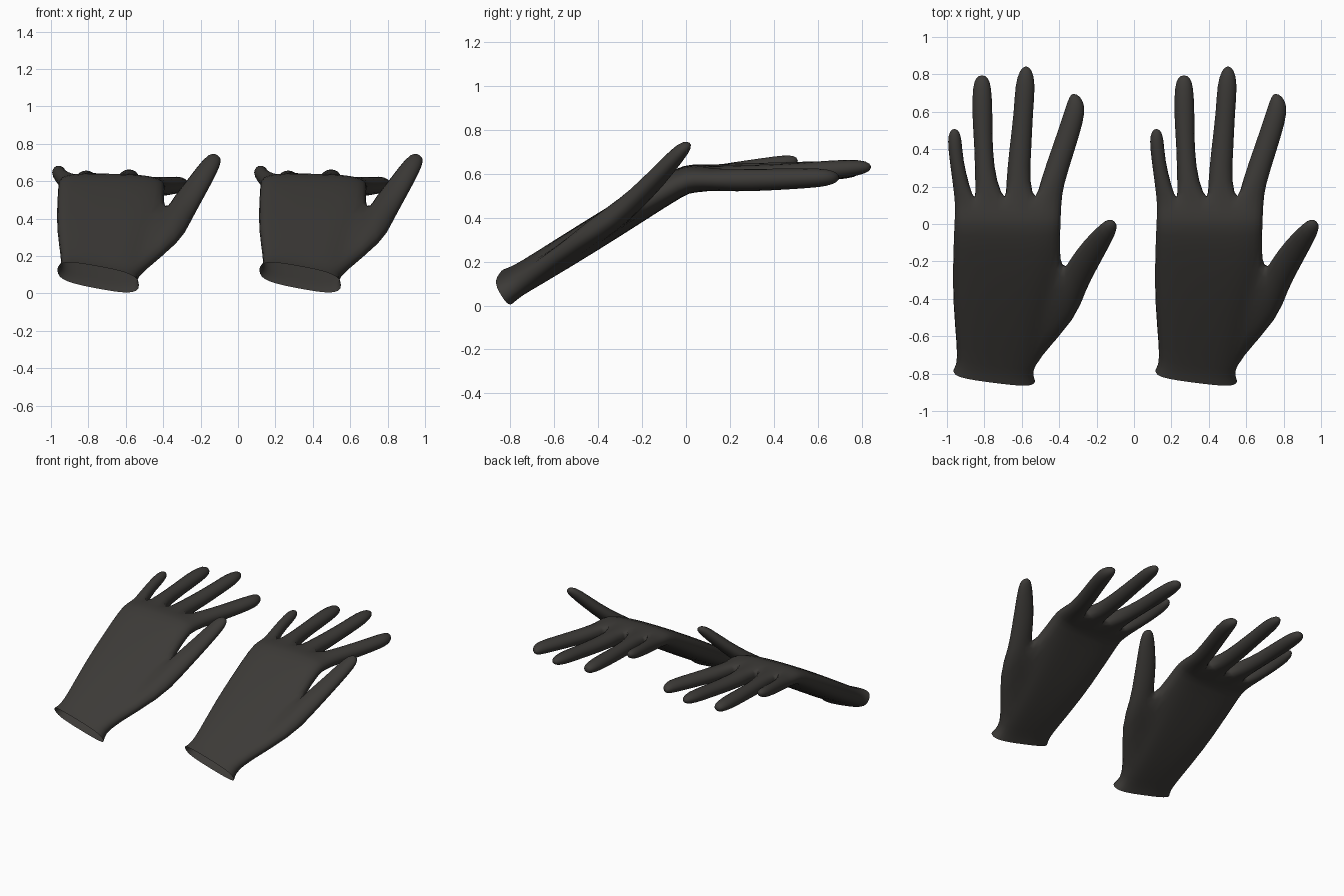
import bpy, bmesh, math
from mathutils import Vector as V

if "Cube" in bpy.data.objects:
    bpy.data.objects.remove(bpy.data.objects["Cube"])

bm = bmesh.new()
Z = V((0, 0, 1))
SLOPE = V((0, -0.53, 0.85))        # normal of the tilted hand back
# column positions across the palm: two columns per finger
COLS = [0, .09, .18, .33, .48, .625, .77, .885, 1]
GROW = 1.08                        # makes up for subdivision shrinkage


def palm_ring(left, right, h, up):
    """Flattened loop: rows of top, middle and bottom vertices."""
    l, r = V(left), V(right)
    rows = {}
    for name, s in (("top", 1), ("bot", -1)):
        row = []
        for u in COLS:
            k = h * (0.62 + 0.38 * (1 - abs(2 * u - 1) ** 4))
            row.append(bm.verts.new(l.lerp(r, 0.02 + 0.96 * u) + up * k * s))
        rows[name] = row
    rows["l"] = bm.verts.new(l.lerp(r, -0.012))
    rows["r"] = bm.verts.new(l.lerp(r, 1.012))
    return rows


def loop_of(r):
    return [r["l"]] + r["top"] + [r["r"]] + r["bot"][::-1]


def bridge(a, b, skip=()):
    n = len(a)
    for i in range(n):
        if i not in skip:
            j = (i + 1) % n
            bm.faces.new((a[i], a[j], b[j], b[i]))


def digit(root, sections, tip, up):
    """Eight-sided tube grown from a root loop; a section is (edge, edge, half thickness)."""
    prev = root
    for a, b, h in sections:
        a, b = V(a), V(b)
        c, w = (a + b) / 2, (a - b) / 2 * GROW
        ring = []
        for i in range(8):
            t = math.pi * i / 4
            ring.append(bm.verts.new(c + w * math.cos(t) + up * h * GROW * math.sin(t)))
        bridge(prev, ring)
        prev = ring
    end = bm.verts.new(tip)
    for i in range(8):
        bm.faces.new((prev[i], prev[(i + 1) % 8], end))


# palm from flared cuff to finger roots
rings = [
    palm_ring((-.965, -.785, .125), (-.53, -.84, .045), .07, SLOPE),
    palm_ring((-.945, -.745, .145), (-.545, -.79, .08), .062, SLOPE),
    palm_ring((-.945, -.66, .19), (-.515, -.72, .125), .066, SLOPE),
    palm_ring((-.967, -.42, .33), (-.46, -.45, .30), .072, SLOPE),
    palm_ring((-.967, -.22, .45), (-.40, -.21, .455), .07, SLOPE),
    palm_ring((-.96, -.02, .575), (-.395, -.02, .565), .065, V((0, -.35, .93))),
    palm_ring((-.957, .03, .585), (-.393, .03, .572), .064, Z),
    palm_ring((-.955, .11, .59), (-.39, .11, .57), .056, Z),
]
for k in range(len(rings) - 1):
    # leave an opening for the thumb on the inner side
    skip = (9, 10) if k in (2, 3) else ()
    bridge(loop_of(rings[k]), loop_of(rings[k + 1]), skip)

# fingers: (left x, right x, y, z, half thickness), then tip and sideways tilt
FINGERS = [
    ([(-.967, -.88, .20, .605, .046), (-.988, -.915, .35, .63, .042),
      (-.998, -.92, .45, .648, .038), (-.986, -.933, .495, .656, .026)],
     (-.96, .517, .66), 0),
    ([(-.85, -.735, .22, .595, .055), (-.853, -.757, .40, .60, .05),
      (-.868, -.755, .60, .612, .047), (-.863, -.762, .74, .617, .041),
      (-.845, -.78, .785, .617, .026)], (-.813, .80, .617), 0),
    ([(-.685, -.56, .22, .585, .055), (-.668, -.547, .40, .592, .05),
      (-.642, -.54, .60, .61, .047), (-.637, -.525, .75, .625, .042),
      (-.61, -.545, .825, .63, .028)], (-.577, .853, .63), 0),
    ([(-.50, -.378, .22, .57, .054), (-.435, -.32, .40, .573, .05),
      (-.378, -.268, .57, .58, .046), (-.355, -.262, .64, .582, .04),
      (-.337, -.275, .68, .583, .026)], (-.303, .697, .583), .018),
]
last = rings[-1]
# shared side vertices between neighbouring fingers
mids = [last["l"]]
for c in (2, 4, 6):
    mids.append(bm.verts.new((last["top"][c].co + last["bot"][c].co) / 2))
mids.append(last["r"])
for i, (secs, tip, tilt) in enumerate(FINGERS):
    t, b = last["top"][2 * i:2 * i + 3], last["bot"][2 * i:2 * i + 3]
    root = [mids[i]] + t + [mids[i + 1]] + b[::-1]
    digit(root, [((l, y + tilt, z), (r, y - tilt, z), h) for l, r, y, z, h in secs], tip, Z)

# thumb grown from the side opening (outer edge, inner edge, half thickness)
a, m, b = rings[2:5]
root = [a["r"], a["top"][8], m["top"][8], b["top"][8],
        b["r"], b["bot"][8], m["bot"][8], a["bot"][8]]
bm.verts.remove(m["r"]) if not m["r"].link_faces else None
digit(root, [
    ((-.305, -.505, .29), (-.37, -.24, .45), .06),
    ((-.262, -.36, .38), (-.345, -.19, .505), .053),
    ((-.195, -.235, .50), (-.268, -.085, .60), .046),
    ((-.108, -.075, .66), (-.178, .002, .722), .04),
    ((-.09, -.025, .71), (-.142, .022, .738), .027),
], (-.098, .018, .738), V((-.22, -.57, .79)))

bmesh.ops.recalc_face_normals(bm, faces=bm.faces)
for f in bm.faces:
    f.smooth = True
mesh = bpy.data.meshes.new("glove")
bm.to_mesh(mesh)
bm.free()

# dark rubbery cloth
mat = bpy.data.materials.new("dark_fabric")
mat.diffuse_color = (0.045, 0.042, 0.038, 1)
mat.use_nodes = True
mat.node_tree.nodes["Principled BSDF"].inputs["Base Color"].default_value = mat.diffuse_color
mesh.materials.append(mat)

# the same glove twice, side by side
for name, x in (("glove_left", 0), ("glove_right", 1.08)):
    ob = bpy.data.objects.new(name, mesh)
    ob.location.x = x
    bpy.context.collection.objects.link(ob)
    sub = ob.modifiers.new("soften", 'SUBSURF')
    sub.levels = sub.render_levels = 1
